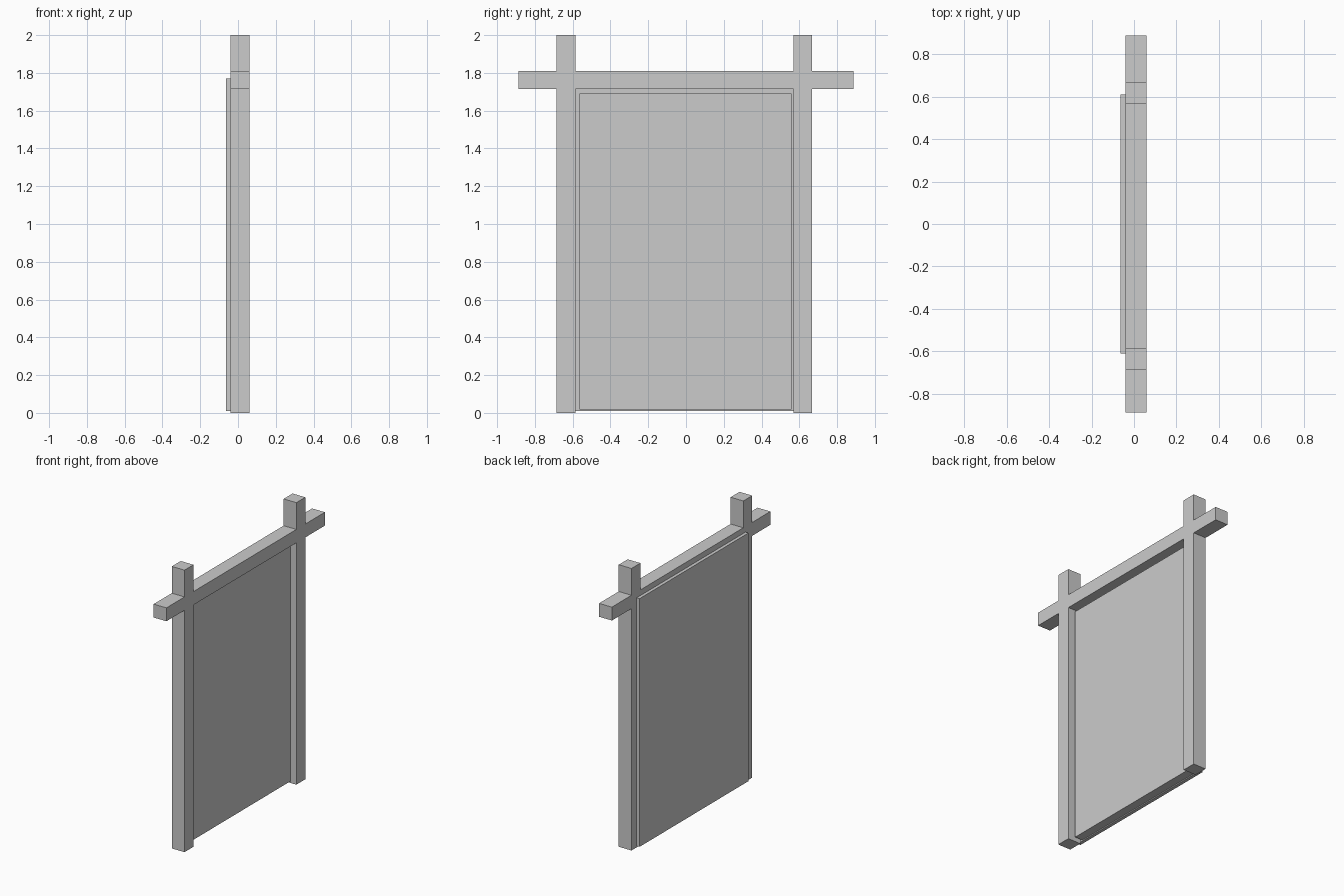
import bpy, bmesh
from mathutils import Vector

if "Cube" in bpy.data.objects:
    bpy.data.objects.remove(bpy.data.objects["Cube"])


def extrude_outline(name, outline, x0, x1):
    """Solid made from a (y, z) outline, extruded along x."""
    bm = bmesh.new()
    face = bm.faces.new([bm.verts.new((x0, y, z)) for y, z in outline])
    ext = bmesh.ops.extrude_face_region(bm, geom=[face])
    verts = [g for g in ext["geom"] if isinstance(g, bmesh.types.BMVert)]
    bmesh.ops.translate(bm, verts=verts, vec=Vector((x1 - x0, 0, 0)))
    bmesh.ops.recalc_face_normals(bm, faces=bm.faces)
    mesh = bpy.data.meshes.new(name)
    bm.to_mesh(mesh)
    bm.free()
    obj = bpy.data.objects.new(name, mesh)
    bpy.context.collection.objects.link(obj)
    return obj


def rect(y0, y1, z0, z1):
    return [(y0, z0), (y1, z0), (y1, z1), (y0, z1)]


# Frame: two posts joined by an overhanging crossbar, all flush
a, b, c, d = -0.685, -0.585, 0.568, 0.668   # post edges along y
end, low, high, top = 0.888, 1.715, 1.81, 2.0
frame = [(a, 0), (b, 0), (b, low), (c, low), (c, 0), (d, 0),
         (d, low), (end, low), (end, high), (d, high), (d, top), (c, top),
         (c, high), (b, high), (b, top), (a, top), (a, high),
         (-end, high), (-end, low), (a, low)]
extrude_outline("frame", frame, -0.04, 0.06)

# Backing board overlapping the rear of the frame
extrude_outline("backing_board", rect(-0.61, 0.61, 0.01, 1.77), -0.063, -0.04)

# Raised panel sitting inside the opening
extrude_outline("inner_panel", rect(-0.565, 0.558, 0.017, 1.69), -0.041, 0.02)
